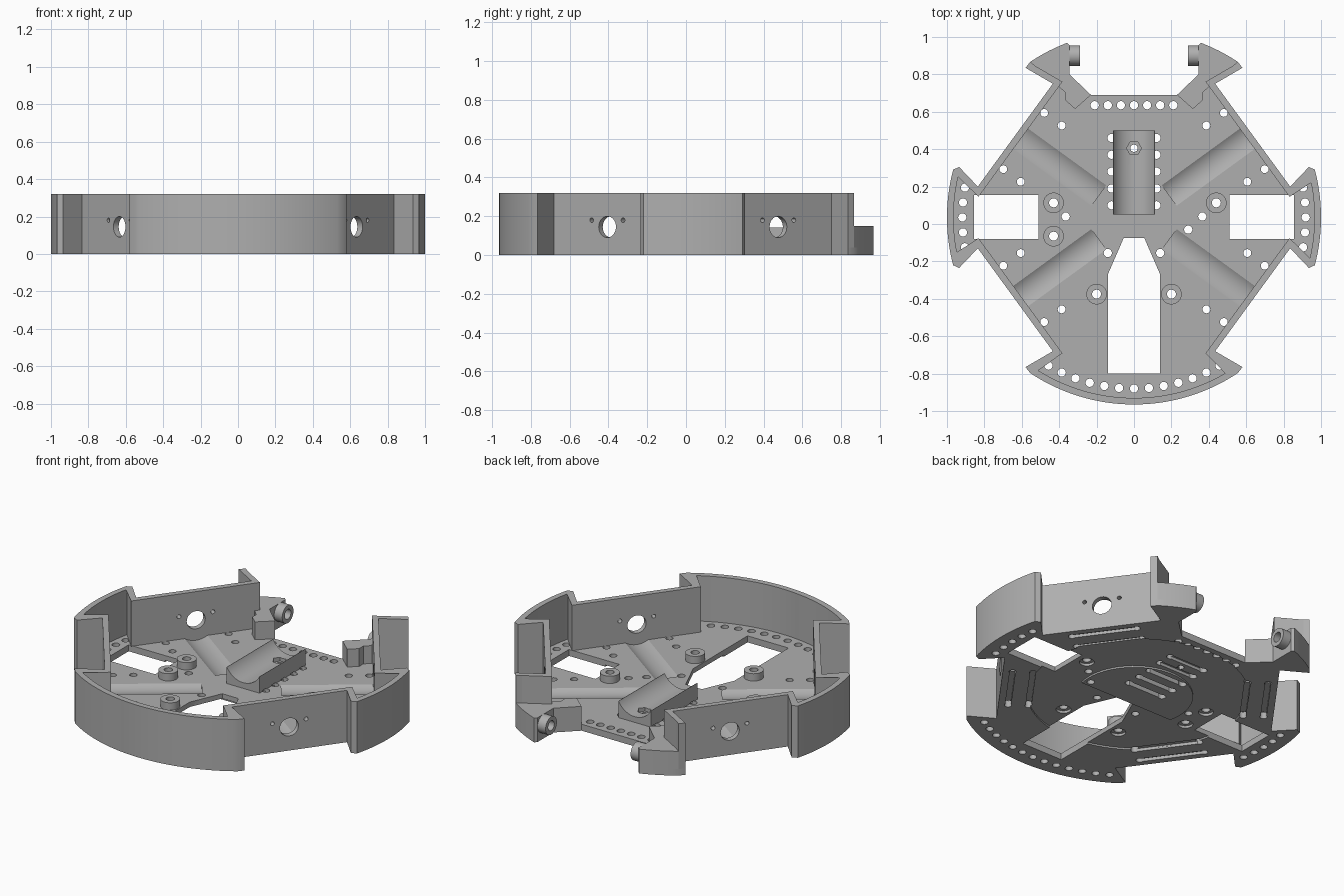
import bpy, bmesh, math
from mathutils import Vector, Matrix

if "Cube" in bpy.data.objects:
    bpy.data.objects.remove(bpy.data.objects["Cube"])

grey = bpy.data.materials.new("plain grey")
grey.use_nodes = True
COLOUR = (0.43, 0.43, 0.43, 1)
grey.diffuse_color = COLOUR
grey.node_tree.nodes["Principled BSDF"].inputs["Base Color"].default_value = COLOUR

CY = 0.035                      # centre of the rim circle
FLOOR, TOP, THICK = 0.04, 0.32, 0.035


# ---------- helpers ----------
def prism(bm, pts, z0, z1):
    face = bm.faces.new([bm.verts.new((p[0], p[1], z0)) for p in pts])
    ext = bmesh.ops.extrude_face_region(bm, geom=[face])
    moved = [v for v in ext["geom"] if isinstance(v, bmesh.types.BMVert)]
    bmesh.ops.translate(bm, verts=moved, vec=(0, 0, z1 - z0))


def disc(x, y, r, n=24):
    return [(x + r * math.cos(2 * math.pi * i / n), y + r * math.sin(2 * math.pi * i / n))
            for i in range(n)]


def rod(bm, a, b, r, n=32):
    a, b = Vector(a), Vector(b)
    rot = (b - a).to_track_quat("Z", "Y").to_matrix().to_4x4()
    bmesh.ops.create_cone(bm, cap_ends=True, segments=n, radius1=r, radius2=r,
                          depth=(b - a).length, matrix=Matrix.Translation((a + b) / 2) @ rot)


def slot(a, b, w):
    """Rounded slot outline from a to b."""
    a, b = Vector(a), Vector(b)
    ang = math.atan2((b - a).y, (b - a).x)
    pts = []
    for c, start in ((b, ang - math.pi / 2), (a, ang + math.pi / 2)):
        pts += [(c.x + w * math.cos(start + math.pi * i / 8),
                 c.y + w * math.sin(start + math.pi * i / 8)) for i in range(9)]
    return pts


def arc(a0, a1, n, r=1.0):
    angs = [math.radians(a0 + (a1 - a0) * i / n) for i in range(n + 1)]
    return [(r * math.cos(a), CY + r * math.sin(a)) for a in angs]


def flip(pts):
    return [(-x, y) for x, y in reversed(pts)]


def finish(bm, name):
    bmesh.ops.recalc_face_normals(bm, faces=bm.faces)
    me = bpy.data.meshes.new(name)
    bm.to_mesh(me)
    bm.free()
    me.materials.append(grey)
    ob = bpy.data.objects.new(name, me)
    bpy.context.collection.objects.link(ob)
    return ob


def carve(ob, cutters):
    """Subtract the cutters and bake the result."""
    for c in cutters:
        m = ob.modifiers.new("cut", "BOOLEAN")
        m.operation, m.solver, m.object = "DIFFERENCE", "EXACT", c
    dg = bpy.context.evaluated_depsgraph_get()
    me = bpy.data.meshes.new_from_object(ob.evaluated_get(dg))
    ob.modifiers.clear()
    ob.data = me


# ---------- outline ----------
half = arc(-90, -56.3, 20)
half += [(0.58, -0.765), (0.434, -0.68), (0.835, -0.13), (0.935, -0.235)]
half += arc(-14.8, 14.8, 16)
half += [(0.935, 0.305), (0.835, 0.2), (0.434, 0.75), (0.58, 0.835)]
half += arc(56.3, 56.3, 1)[:1]
rim = flip(half)[:-1] + half
horn_arc = arc(56.3, 69, 6)
tail = horn_arc[1:] + [(0.345, 0.955), (0.345, 0.8), (0.23, 0.69)]

bm = bmesh.new()
prism(bm, rim + tail + flip(tail), 0, FLOOR)
plate = finish(bm, "base_plate")

# rim wall: the outline offset inward with mitred corners
inner = []
for i, p in enumerate(rim):
    p = Vector(p)
    d0 = (p - Vector(rim[i - 1])).normalized() if i else None
    d1 = (Vector(rim[i + 1]) - p).normalized() if i < len(rim) - 1 else d0
    d0 = d0 or d1
    n0, n1 = Vector((-d0.y, d0.x)), Vector((-d1.y, d1.x))
    m = (n0 + n1).normalized()
    inner.append(tuple(p + m * THICK / max(m.dot(n0), 0.4)))
bm = bmesh.new()
prism(bm, rim + inner[::-1], FLOOR, TOP)
wall = finish(bm, "rim_wall")

# ---------- rear horns with hinge posts ----------
bm_h, bm_p, bm_b = bmesh.new(), bmesh.new(), bmesh.new()
horn = horn_arc + tail[-3:] + [(0.315, 0.615), (0.365, 0.66), (0.365, 0.7), (0.47, 0.8)]
for s in (1, -1):
    prism(bm_h, [(s * x, y) for x, y in horn], FLOOR, 0.15)
    rod(bm_p, (s * 0.29, 0.9, 0.095), (s * 0.35, 0.9, 0.095), 0.055)
    rod(bm_b, (s * 0.25, 0.9, 0.095), (s * 0.39, 0.9, 0.095), 0.03)
horns = finish(bm_h, "rear_horns")
posts = finish(bm_p, "hinge_posts")
bore = finish(bm_b, "bore_cutter")

# ---------- motor cradles and their cutters ----------
blocks, troughs = bmesh.new(), bmesh.new()
holes, slots, wall_holes = bmesh.new(), bmesh.new(), bmesh.new()
for sx in (1, -1):
    for sy in (1, -1):
        c = Vector((sx * 0.634, CY + sy * 0.441))
        n = Vector((sx * 0.809, sy * 0.588))
        t = Vector((-n.y, n.x))

        def at(d, k):
            return tuple(c - n * d + t * k)

        def at3(d, k, z):
            return (*at(d, k), z)

        # flanged block with a lower nose
        prism(blocks, [at(0.02, -0.23), at(0.2, -0.23), at(0.2, 0.23), at(0.02, 0.23)], 0.03, 0.145)
        prism(blocks, [at(0.19, -0.11), at(0.265, -0.11), at(0.265, 0.11), at(0.19, 0.11)], 0.03, 0.09)
        rod(troughs, at3(0.035, 0, 0.145), at3(0.55, 0, 0.145), 0.125, 48)
        rod(wall_holes, at3(-0.1, 0, 0.145), at3(0.1, 0, 0.145), 0.055)
        for k in (-0.1, 0.1):
            rod(wall_holes, at3(-0.1, k, 0.18), at3(0.1, k, 0.18), 0.012, 16)
        for d in (0.055, 0.17):
            for k in (-0.186, 0.186):
                prism(holes, disc(*at(d, k), 0.021), -0.1, 0.25)
            prism(slots, slot(at(d, -0.186), at(d, 0.186), 0.016), -0.1, 0.018)
cradles = finish(blocks, "motor_cradles")

# ---------- central cradle ----------
bm = bmesh.new()
prism(bm, [(-0.112, 0.05), (0.112, 0.05), (0.112, 0.5), (-0.112, 0.5)], 0.03, 0.142)
centre = finish(bm, "central_cradle")
rod(troughs, (0, 0.0, 0.2), (0, 0.55, 0.2), 0.125, 48)
bm = bmesh.new()
prism(bm, disc(0, 0.405, 0.04, 6), 0.055, 0.3)
nut = finish(bm, "nut_cutter")
prism(holes, disc(0, 0.405, 0.02), -0.1, 0.3)
for i in range(5):
    y = 0.1 + 0.09 * i
    for x in (-0.12, 0.12):
        prism(holes, disc(x, y, 0.022), -0.1, FLOOR + 0.005)
    prism(slots, slot((-0.11, y), (0.11, y), 0.016), -0.1, 0.028)

# ---------- standoffs ----------
bm = bmesh.new()
for x, y in ((0.44, 0.113), (-0.43, 0.113), (-0.43, -0.065), (-0.2, -0.375), (0.2, -0.375)):
    prism(bm, disc(x, y, 0.055, 32), 0.03, 0.085)
    prism(holes, disc(x, y, 0.024), -0.1, 0.2)
    prism(slots, disc(x, y, 0.042), -0.1, 0.025)
standoffs = finish(bm, "standoffs")

# ---------- plate perforations ----------
dots = [(0.365, 0.04), (-0.365, 0.04), (0.29, -0.03), (0.14, -0.155), (-0.14, -0.155)]
dots += [(0.07 * i, 0.635) for i in range(-3, 4)]
dots += arc(-120, -60, 12, 0.915) + arc(-10, 10, 4, 0.918) + arc(170, 190, 4, 0.918)
for x, y in dots:
    prism(holes, disc(x, y, 0.022), -0.1, 0.1)
for s in (1, -1):
    prism(holes, [(s * x, y) for x, y in ((0.51, -0.08), (0.855, -0.08), (0.855, 0.155), (0.51, 0.155))],
          -0.1, 0.1)
opening = [(0.14, -0.8), (0.14, -0.27), (0.055, -0.075)]
prism(holes, opening + flip(opening), -0.1, 0.1)

# ---------- shallow underside recess and half-round pad ----------
bm = bmesh.new()
prism(bm, disc(0, CY, 0.62, 64), -0.1, 0.01)
recess = finish(bm, "recess_cutter")
bm = bmesh.new()
prism(bm, [(0.33 * math.cos(math.radians(a)), 0.33 * math.sin(math.radians(a)))
           for a in range(-12, 193, 6)], 0, 0.015)
pad = finish(bm, "underside_pad")

# ---------- carve everything ----------
hole_cut = finish(holes, "hole_cutter")
slot_cut = finish(slots, "slot_cutter")
trough_cut = finish(troughs, "trough_cutter")
wall_cut = finish(wall_holes, "wall_hole_cutter")
carve(plate, [hole_cut, trough_cut, recess, slot_cut])
carve(pad, [hole_cut, slot_cut])
carve(cradles, [trough_cut, hole_cut, wall_cut])
carve(centre, [trough_cut, nut, hole_cut])
carve(standoffs, [hole_cut])
carve(wall, [wall_cut])
carve(horns, [bore])
carve(posts, [bore])
for c in (hole_cut, slot_cut, trough_cut, wall_cut, recess, nut, bore):
    bpy.data.objects.remove(c)

# ---------- smooth curved faces, keep edges crisp ----------
bpy.ops.object.select_all(action="DESELECT")
for ob in (plate, pad, cradles, centre, standoffs, wall, horns, posts):
    ob.select_set(True)
    bpy.context.view_layer.objects.active = ob
bpy.ops.object.shade_smooth_by_angle(angle=math.radians(25))
